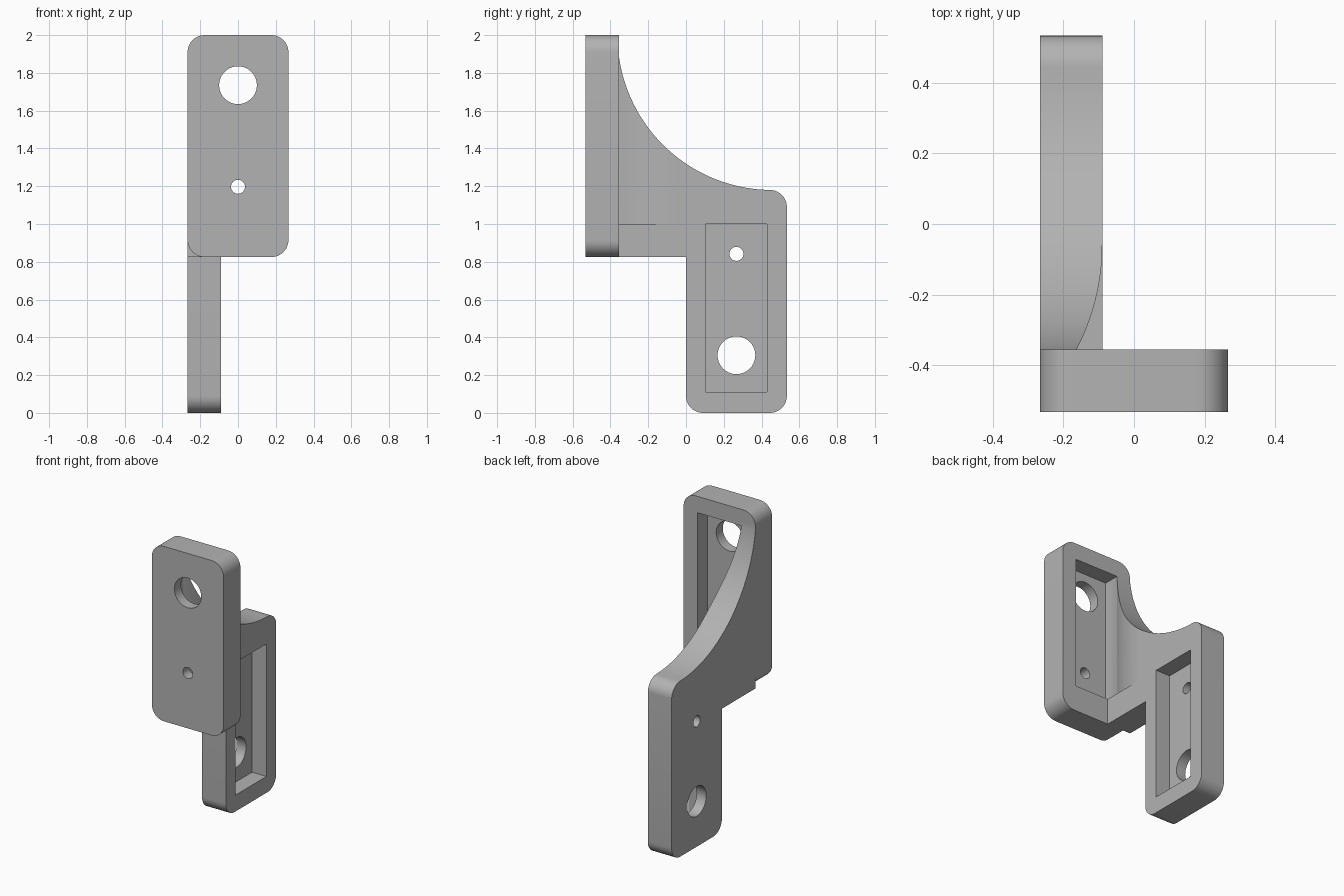
import bpy
import bmesh
from math import sin, cos, pi, atan2, acos
from mathutils import Vector

if "Cube" in bpy.data.objects:
    bpy.data.objects.remove(bpy.data.objects["Cube"], do_unlink=True)

grey = bpy.data.materials.new("matte grey")
grey.use_nodes = True
colour = (0.45, 0.45, 0.45, 1)
grey.diffuse_color = colour
grey.node_tree.nodes["Principled BSDF"].inputs["Base Color"].default_value = colour

W = 0.267            # half width of each plate
T = 0.177            # plate thickness
BACK = -0.533 + T    # rear face of the front plate
INNER = -W + T       # inner face of the side plate
LOW, SHELF = 0.825, 1.18
R = 0.09             # corner radius
DEPTH = 0.107        # pocket depth


def arc(cx, cy, r, start, end, steps):
    return [(cx + r * cos(start + (end - start) * i / steps),
             cy + r * sin(start + (end - start) * i / steps)) for i in range(steps + 1)]


def prism(name, outline, axis, near, far):
    """Extrude a closed 2D outline along x, y or z."""
    place = {"x": lambda a, b, d: (d, a, b),
             "y": lambda a, b, d: (a, d, b),
             "z": lambda a, b, d: (a, b, d)}[axis]
    bm = bmesh.new()
    face = bm.faces.new([bm.verts.new(place(a, b, near)) for a, b in outline])
    shift = Vector(place(0, 0, far - near))
    grown = bmesh.ops.extrude_face_region(bm, geom=[face])["geom"]
    bmesh.ops.translate(bm, vec=shift, verts=[v for v in grown if isinstance(v, bmesh.types.BMVert)])
    bmesh.ops.recalc_face_normals(bm, faces=bm.faces)
    mesh = bpy.data.meshes.new(name)
    bm.to_mesh(mesh)
    bm.free()
    mesh.materials.append(grey)
    obj = bpy.data.objects.new(name, mesh)
    bpy.context.collection.objects.link(obj)
    return obj


def rect(a0, a1, b0, b1):
    return [(a0, b0), (a1, b0), (a1, b1), (a0, b1)]


def combine(target, tool, operation):
    tool.hide_render = True
    mod = target.modifiers.new(operation.lower(), "BOOLEAN")
    mod.operation, mod.solver, mod.object = operation, "EXACT", tool
    bpy.context.view_layer.objects.active = target
    bpy.ops.object.modifier_apply(modifier=mod.name)
    bpy.data.objects.remove(tool, do_unlink=True)


# Front plate: upright rounded rectangle
corners = [(W - R, LOW + R, -pi / 2), (W - R, 2 - R, 0),
           (-W + R, 2 - R, pi / 2), (-W + R, LOW + R, pi)]
outline = []
for cx, cz, a in corners:
    outline += arc(cx, cz, R, a, a + pi / 2, 10)
bracket = prism("bracket", outline, "y", -0.533, BACK)

# Side plate and web in one profile, with the concave sweep on top
sweep_y, sweep_r = 0.457, 0.82
sweep_z = SHELF + sweep_r
start = -pi / 2 - 0.01
end = -acos((BACK - sweep_y) / sweep_r)
profile = [(BACK, LOW), (0, LOW)]
profile += arc(R, R, R, pi, 1.5 * pi, 10)
profile += arc(2 * W - R, R, R, -pi / 2, 0, 10)
profile += arc(2 * W - R, SHELF - R, R, 0, pi / 2, 10)
profile += arc(sweep_y, sweep_z, sweep_r, start - 0.02, end, 40)
side = prism("side_plate", profile, "x", -W, INNER)
combine(bracket, side, "UNION")

# Pocket behind the front plate, flaring out through the web
pocket_x, flare_end = 0.163, -0.06
rise = INNER + pocket_x
run = flare_end - BACK
flare_r = (rise ** 2 + run ** 2) / (2 * rise)
flare = arc(INNER - flare_r, flare_end, flare_r, -atan2(run, flare_r - rise), 0, 24)
pocket = [(-pocket_x, BACK - DEPTH)] + flare + [
    (INNER + 0.03, flare_end), (pocket_x, flare_end), (pocket_x, BACK - DEPTH)]
combine(bracket, prism("front_pocket", pocket, "z", 1.0, 1.89), "DIFFERENCE")

# Pocket in the inner face of the side plate
combine(bracket, prism("side_pocket", rect(0.103, 0.43, 0.11, 1.0), "x",
                       INNER - DEPTH, INNER + 0.1), "DIFFERENCE")

# One large and one small hole through each plate
for radius, front_z, side_z in ((0.1, 1.735, 0.305), (0.037, 1.197, 0.842)):
    ring = arc(0, 0, radius, 0, 2 * pi, 40)[:-1]
    front = [(a, b + front_z) for a, b in ring]
    combine(bracket, prism("front_hole", front, "y", -0.6, BACK - 0.05), "DIFFERENCE")
    flank = [(a + W, b + side_z) for a, b in ring]
    combine(bracket, prism("side_hole", flank, "x", -0.4, INNER - 0.05), "DIFFERENCE")

# Smooth rounded faces, crisp edges
bpy.ops.object.select_all(action="DESELECT")
bracket.select_set(True)
bpy.context.view_layer.objects.active = bracket
bpy.ops.object.shade_smooth_by_angle(angle=0.5)
